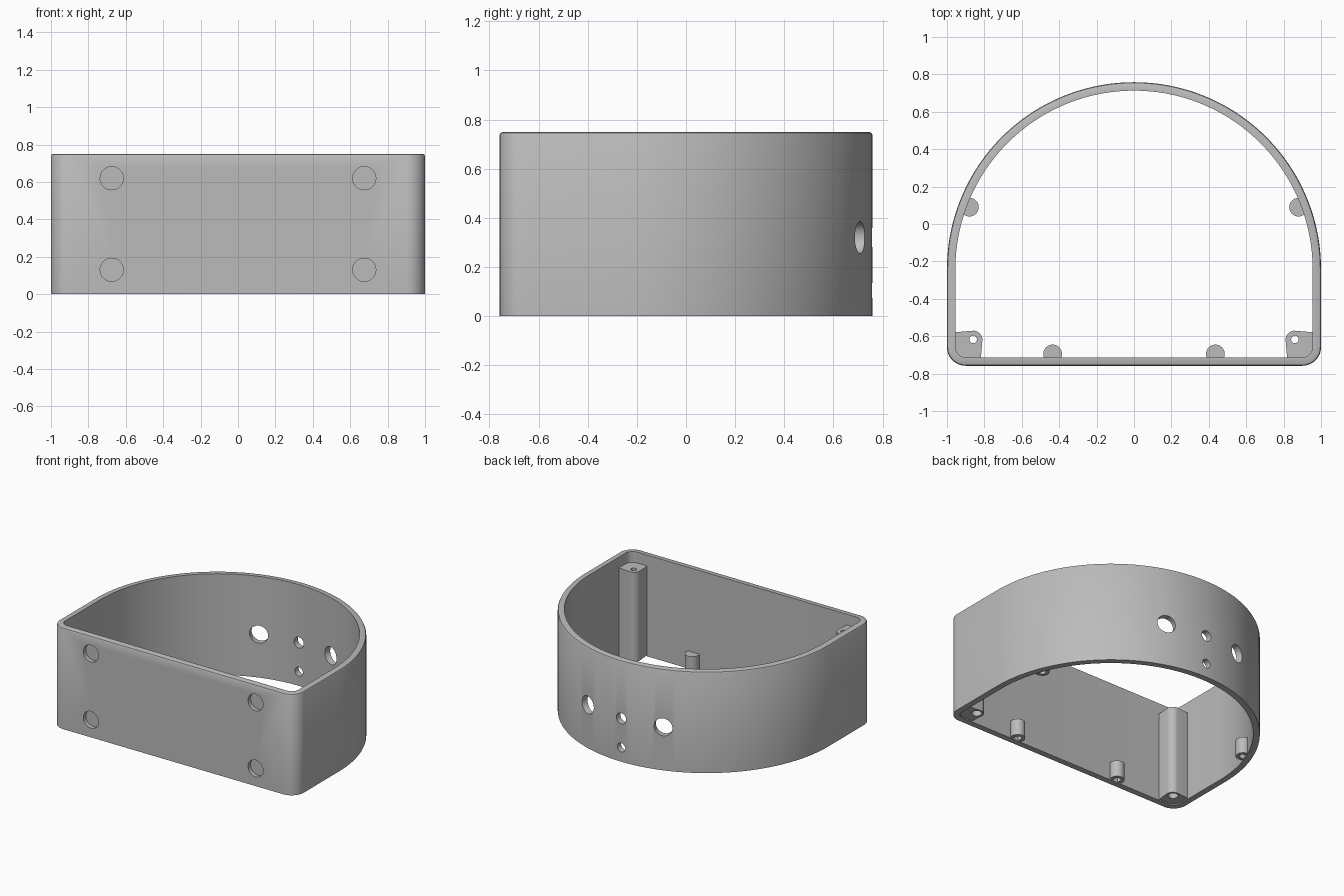
import bpy, bmesh
from math import sin, cos, pi, radians
from mathutils import Matrix, Vector

if "Cube" in bpy.data.objects:
    bpy.data.objects.remove(bpy.data.objects["Cube"], do_unlink=True)

grey = bpy.data.materials.new("plain_grey")
grey.use_nodes = True
grey.diffuse_color = (0.5, 0.5, 0.5, 1)
grey.node_tree.nodes["Principled BSDF"].inputs["Base Color"].default_value = (0.5, 0.5, 0.5, 1)

HEIGHT, WALL, CORNER = 0.75, 0.045, 0.1
ARC_Y, FRONT_Y = -0.242, -0.758


def finish(bm, name):
    bmesh.ops.recalc_face_normals(bm, faces=bm.faces)
    mesh = bpy.data.meshes.new(name)
    bm.to_mesh(mesh)
    bm.free()
    mesh.materials.append(grey)
    ob = bpy.data.objects.new(name, mesh)
    bpy.context.collection.objects.link(ob)
    return ob


def arc(cx, cy, r, a0, a1, n):
    angles = [radians(a0 + (a1 - a0) * i / n) for i in range(n + 1)]
    return [(cx + r * cos(a), cy + r * sin(a)) for a in angles]


def outline(inset):
    """Half-round plan with two rounded front corners."""
    cx, cy, r = 1 - CORNER, FRONT_Y + CORNER, CORNER - inset
    return (arc(0, ARC_Y, 1 - inset, 0, 180, 96)
            + arc(-cx, cy, r, 180, 270, 12)
            + arc(cx, cy, r, 270, 360, 12))


def prism(name, points, z0, z1):
    bm = bmesh.new()
    face = bm.faces.new([bm.verts.new((x, y, z0)) for x, y in points])
    top = bmesh.ops.extrude_face_region(bm, geom=[face])["geom"]
    verts = [g for g in top if isinstance(g, bmesh.types.BMVert)]
    bmesh.ops.translate(bm, verts=verts, vec=(0, 0, z1 - z0))
    return finish(bm, name)


def cylinder(name, centre, axis, r, depth, segments=40):
    bm = bmesh.new()
    turn = Vector((0, 0, 1)).rotation_difference(Vector(axis)).to_matrix().to_4x4()
    bmesh.ops.create_cone(bm, cap_ends=True, segments=segments, radius1=r, radius2=r,
                          depth=depth, matrix=Matrix.Translation(centre) @ turn)
    return finish(bm, name)


def cut(ob, cutters):
    bpy.context.view_layer.objects.active = ob
    for cutter in cutters:
        cutter.hide_render = True
        mod = ob.modifiers.new("hole", "BOOLEAN")
        mod.operation, mod.solver, mod.object = "DIFFERENCE", "EXACT", cutter
        bpy.ops.object.modifier_apply(modifier=mod.name)
        bpy.data.objects.remove(cutter, do_unlink=True)


# Wall: section swept around the plan, softened on its upper outer edge
section = [(0, 0), (0, HEIGHT - 0.012), (0.004, HEIGHT - 0.004), (0.012, HEIGHT),
           (WALL, HEIGHT), (WALL, 0)]
bm = bmesh.new()
loops = [[bm.verts.new((x, y, z)) for x, y in outline(inset)] for inset, z in section]
for a, b in zip(loops, loops[1:] + loops[:1]):
    for i in range(len(a)):
        bm.faces.new((a[i - 1], a[i], b[i], b[i - 1]))
wall = finish(bm, "wall")

# Blind round pockets in the front, radial holes through the curved back
cutters = [cylinder("pocket_cutter", (x, FRONT_Y, z), (0, 1, 0), 0.062, 0.06)
           for x in (-0.675, 0.675) for z in (0.13, 0.62)]
for angle, z, r in ((-18, 0.32, 0.065), (18, 0.32, 0.065), (0, 0.32, 0.04), (0, 0.105, 0.033)):
    a = radians(angle)
    out = Vector((sin(a), cos(a), 0))
    cutters.append(cylinder("hole_cutter", out * 0.98 + Vector((0, ARC_Y, z)), out, r, 0.2))
cut(wall, cutters)
parts = [wall]

for side, sign in (("left", 1), ("right", -1)):
    # Corner screw post with a through hole, wider at the bottom
    points = ([(0.82, -0.73)] + arc(0.86, -0.62, 0.05, 175, 95, 12)
              + [(0.97, -0.58), (0.97, -0.69), (0.93, -0.73)])
    post = prism(side + "_corner_post", [(sign * x, y) for x, y in points], 0.008, 0.67)
    cut(post, [cylinder("screw_cutter", (sign * 0.86, -0.617, 0.35), (0, 0, 1), 0.02, 1, 24),
               cylinder("head_cutter", (sign * 0.86, -0.617, 0), (0, 0, 1), 0.034, 0.2, 24)])
    parts.append(post)
    # Short bosses with blind holes from below
    for place, x, y in (("front", 0.435, -0.695), ("side", 0.88, 0.09)):
        boss = cylinder(f"{side}_{place}_boss", (sign * x, y, 0.069), (0, 0, 1), 0.05, 0.122)
        cut(boss, [cylinder("boss_cutter", (sign * x, y, 0), (0, 0, 1), 0.026, 0.2, 24)])
        parts.append(boss)

# Smooth shading with sharp edges kept
bpy.ops.object.select_all(action="DESELECT")
for ob in parts:
    ob.select_set(True)
bpy.context.view_layer.objects.active = wall
bpy.ops.object.shade_smooth_by_angle(angle=radians(30))
